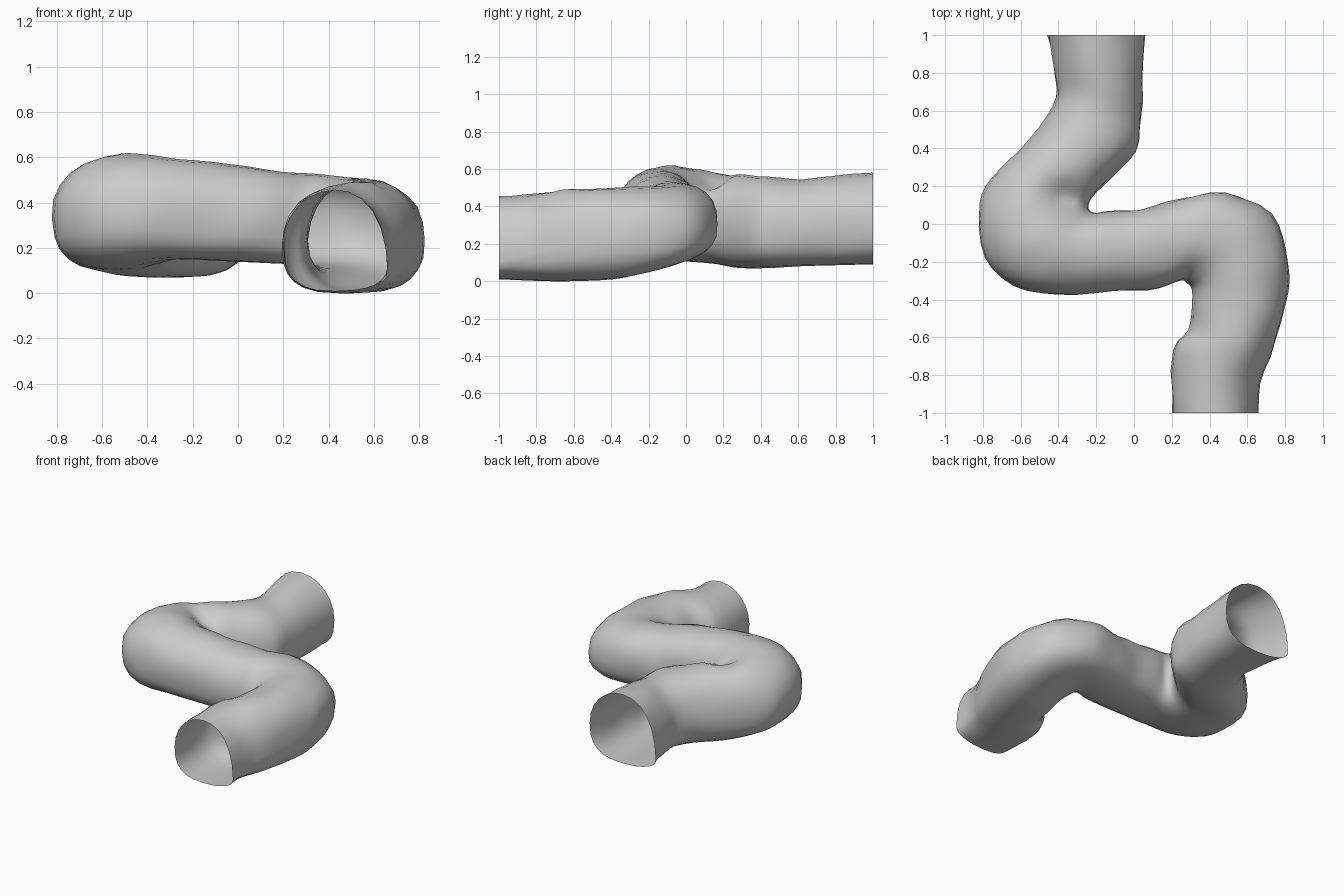
import bpy, bmesh, math
from mathutils import Vector, noise

if "Cube" in bpy.data.objects:
    bpy.data.objects.remove(bpy.data.objects["Cube"])

# Rings along the winding tube: left x, left y, right x, right y, bottom z, top z
RINGS = [
    (0.20, -1.00, 0.66, -1.00, 0.01, 0.455),
    (0.205, -0.67, 0.67, -0.84, 0.00, 0.475),
    (0.29, -0.56, 0.75, -0.63, 0.00, 0.495),
    (0.31, -0.42, 0.82, -0.36, 0.01, 0.50),
    (0.31, -0.34, 0.81, -0.15, 0.04, 0.50),
    (0.28, -0.31, 0.73, 0.05, 0.08, 0.51),
    (0.25, -0.30, 0.48, 0.165, 0.12, 0.525),
    (0.13, -0.34, 0.25, 0.13, 0.13, 0.54),
    (-0.10, -0.36, 0.03, 0.08, 0.14, 0.57),
    (-0.40, -0.375, -0.14, 0.07, 0.15, 0.595),
    (-0.63, -0.33, -0.20, 0.06, 0.13, 0.61),
    (-0.79, -0.18, -0.23, 0.07, 0.11, 0.615),
    (-0.82, 0.06, -0.24, 0.09, 0.10, 0.60),
    (-0.78, 0.20, -0.22, 0.14, 0.09, 0.575),
    (-0.66, 0.34, -0.14, 0.23, 0.07, 0.57),
    (-0.50, 0.51, 0.01, 0.38, 0.07, 0.555),
    (-0.41, 0.67, 0.04, 0.57, 0.08, 0.54),
    (-0.42, 0.80, 0.05, 0.80, 0.085, 0.56),
    (-0.46, 1.00, 0.06, 1.00, 0.09, 0.58),
]
SIDES, STEPS = 24, 3


def spline(a, b, c, d, t):
    return [0.5 * (2*q + (r-p)*t + (2*p-5*q+4*r-s)*t*t + (3*q-p-3*r+s)*t**3)
            for p, q, r, s in zip(a, b, c, d)]


def signed_pow(v, e):
    return math.copysign(abs(v) ** e, v)


# Smoothly fill in rings between the measured ones
last = len(RINGS) - 1
fine = []
for i in range(last):
    a, d = RINGS[max(i-1, 0)], RINGS[min(i+2, last)]
    fine += [spline(a, RINGS[i], RINGS[i+1], d, s/STEPS) for s in range(STEPS)]
fine.append(RINGS[-1])

# Sweep a rounded section with a flatter floor, roughened slightly
verts, faces = [], []
for k, (lx, ly, rx, ry, z0, z1) in enumerate(fine):
    mid = Vector(((lx+rx)/2, (ly+ry)/2, 0))
    half = Vector(((rx-lx)/2, (ry-ly)/2, 0))
    from_front, from_back = k, len(fine)-1-k
    is_end = min(from_front, from_back) == 0
    # Mouths have one low, squarer corner: right at the front, left at the back
    corner = 1 if from_front < from_back else -1
    sharp = max(0, 1 - min(from_front, from_back)/8)
    for j in range(SIDES):
        ang = 2*math.pi*j/SIDES
        c, s = math.cos(ang), math.sin(ang)
        low = sharp * max(0, c*corner)
        waist = z0 + (z1-z0) * (0.45 - 0.25*low)
        e = 2/(2.2 - 0.15*sharp) if s > 0 else 2/2.7
        p = mid + half*signed_pow(c, e)
        p.z = waist + signed_pow(s, e)*((z1-waist) if s > 0 else (waist-z0))
        if not is_end:
            n = noise.noise(p*6) * 0.014
            p += (half.normalized()*c + Vector((0, 0, max(s, 0)))) * n
        # Pinched folds on the roof of each bend
        for fx, fy, depth in ((-0.38, 0.14, 0.05), (0.48, -0.44, 0.015)):
            if s > 0:
                r2 = (p.x-fx)**2 + (p.y-fy)**2
                p.z -= depth*math.exp(-r2/0.006)
        verts.append(p)

for k in range(len(fine)-1):
    for j in range(SIDES):
        n = (j+1) % SIDES
        faces.append((k*SIDES+j, (k+1)*SIDES+j, (k+1)*SIDES+n, k*SIDES+n))

mesh = bpy.data.meshes.new("winding_tunnel")
mesh.from_pydata(verts, [], faces)
mesh.update()
tunnel = bpy.data.objects.new("winding_tunnel", mesh)
bpy.context.collection.objects.link(tunnel)

# Consistent normals and smooth shading
bm = bmesh.new()
bm.from_mesh(mesh)
bmesh.ops.recalc_face_normals(bm, faces=bm.faces)
bm.to_mesh(mesh)
bm.free()
bpy.context.view_layer.objects.active = tunnel
tunnel.select_set(True)
bpy.ops.object.shade_smooth_by_angle(angle=math.radians(40))
